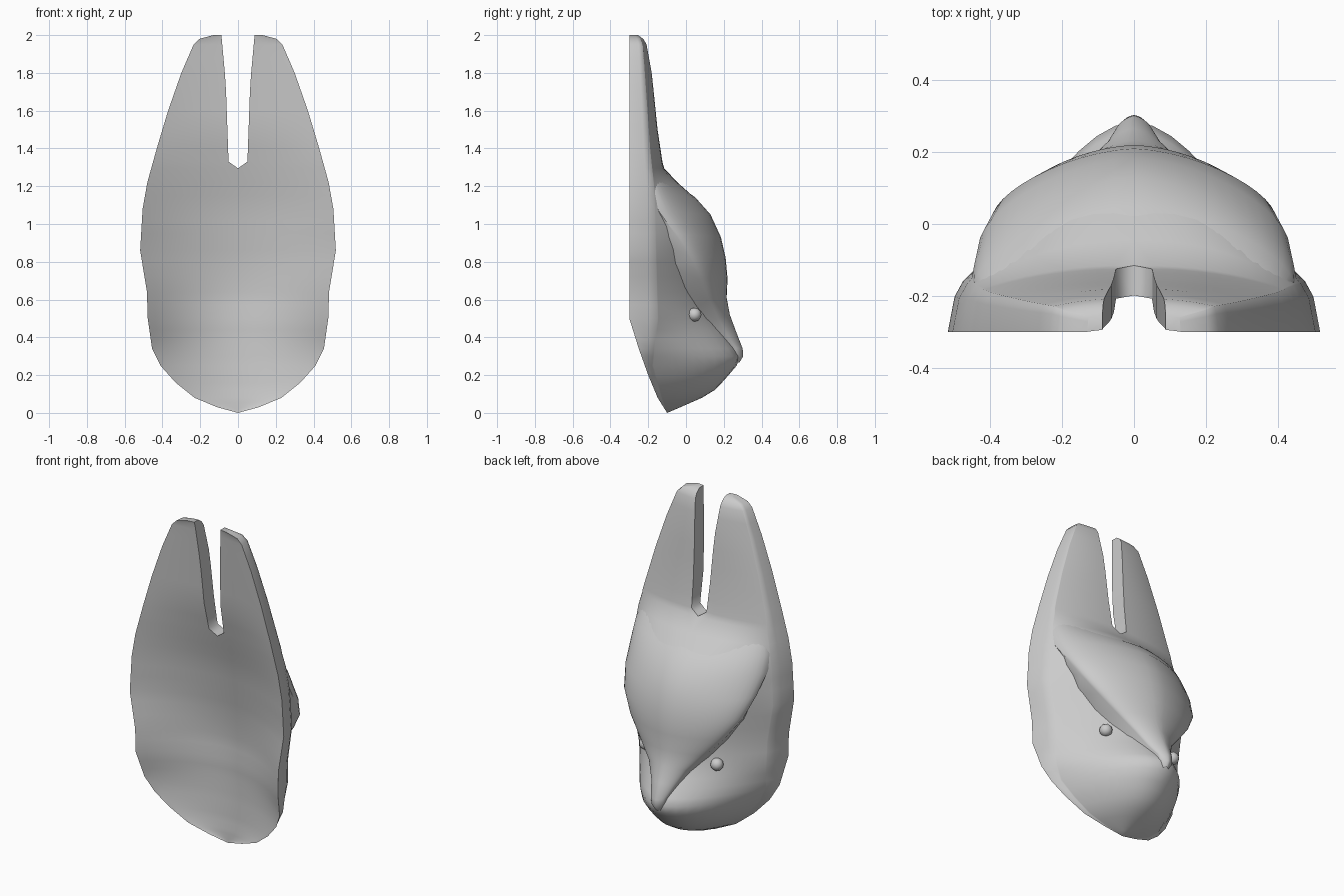
import bpy, bmesh, math

cube = bpy.data.objects.get("Cube")
if cube:
    bpy.data.objects.remove(cube)

grey = bpy.data.materials.new("plain grey")
grey.use_nodes = True
COLOUR = (0.6, 0.6, 0.6, 1)
grey.diffuse_color = COLOUR
grey.node_tree.nodes["Principled BSDF"].inputs["Base Color"].default_value = COLOUR


def curve(*pairs):
    """Piecewise linear function of height."""
    def value(z):
        for (za, va), (zb, vb) in zip(pairs, pairs[1:]):
            if z <= zb:
                k = max(0, (z - za) / (zb - za))
                return va + (vb - va) * k
        return pairs[-1][1]
    return value


def finish(name, bm, angle=40, mirror=True):
    bmesh.ops.remove_doubles(bm, verts=bm.verts, dist=0.0005)
    bmesh.ops.recalc_face_normals(bm, faces=bm.faces)
    mesh = bpy.data.meshes.new(name)
    bm.to_mesh(mesh)
    bm.free()
    mesh.materials.append(grey)
    ob = bpy.data.objects.new(name, mesh)
    bpy.context.collection.objects.link(ob)
    if mirror:
        mod = ob.modifiers.new("Mirror", 'MIRROR')
        mod.use_clip = True
        mod.merge_threshold = 0.001
    bpy.ops.object.select_all(action='DESELECT')
    ob.select_set(True)
    bpy.context.view_layer.objects.active = ob
    bpy.ops.object.shade_smooth_by_angle(angle=math.radians(angle))
    return ob


def skin(bm, rows, closed_from=None):
    """Join rows of points with faces; rows from closed_from on are rings."""
    grid = [[bm.verts.new(p) for p in row] for row in rows]
    for i, (a, b) in enumerate(zip(grid, grid[1:])):
        n = len(a)
        ring = closed_from is not None and i >= closed_from
        for j in range(n if ring else n - 1):
            k = (j + 1) % n
            bm.faces.new((a[j], a[k], b[k], b[j]))
    return grid


# Outline, notch and depth of the mask body by height
width = curve((0, 0), (.03, .11), (.08, .23), (.16, .33), (.25, .41), (.34, .455),
              (.5, .478), (.64, .482), (.86, .518), (1.08, .505), (1.22, .48),
              (1.4, .43), (1.6, .37), (1.8, .3), (1.95, .235), (1.98, .205), (2, .13))
notch = curve((1.295, 0), (1.33, .05), (1.75, .065), (2, .088))
front_mid = curve((0, -.1), (.03, -.03), (.1, .13), (.17, .2), (.25, .268), (.3, .285),
                  (.36, .25), (.44, .2), (.52, .155), (.65, .13), (.8, .135), (.95, .15),
                  (1.05, .115), (1.14, .045), (1.22, -.045), (1.3, -.12),
                  (1.5, -.15), (1.8, -.18), (1.97, -.21), (2, -.25))
front_side = curve((0, -.1), (.08, -.13), (.25, -.18), (.35, -.17), (.5, -.15),
                   (1.2, -.17), (1.4, -.19), (1.97, -.23), (2, -.26))
fullness = curve((0, 2.1), (.2, 2.1), (.3, 1.8), (.5, 1.5), (.9, 1.6), (1.1, 2.3), (2, 2.3))
rim = curve((0, -.1), (.08, -.15), (.2, -.2), (.34, -.25), (.5, -.3), (2, -.3))
hollow = curve((0, 0), (.1, .065), (.2, .11), (.3, .15), (.4, .185), (.5, .212), (.6, .22),
               (.8, .2), (1.1, .15), (1.3, .1), (1.5, .055), (2, .01))

# Body with ears: front surface, rim wall and hollow back
levels = [0, .015, .03, .055, .08, .12, .16, .2, .25, .3, .34, .39, .44, .5, .57, .64,
          .72, .8, .86, .95, 1.02, 1.08, 1.15, 1.22, 1.295, 1.33, 1.4, 1.5, 1.6, 1.7,
          1.8, 1.88, 1.95, 1.98, 2]
COLS = 12
rows = []
for z in levels:
    xi, w = notch(z), width(z)
    xo = xi + (w - xi) * .92
    ys, ym = front_side(z), front_mid(z)
    row = []
    for j in range(COLS + 1):
        x = xi + (xo - xi) * math.sin(j / COLS * math.pi / 2)
        t = x / xo if xo else 0
        row.append((x, ys + (ym - ys) * (1 - t ** fullness(z)), z))
    # softened outer corner
    row.append((xo + (w - xo) * .55, ys + (rim(z) - ys) * .3, z))
    for j in range(COLS + 1):
        x = w - (w - xi) * j / COLS
        t = x / w if w else 0
        row.append((x, rim(z) + hollow(z) * (1 - t * t), z))
    rows.append(row)
bm = bmesh.new()
grid = skin(bm, rows, levels.index(1.295))
bm.faces.new(grid[-1])
finish("mask_body", bm, 55)

# Domed hood tapering to the beak: centre line (y, z) and brow edge (x, y, z)
stations = [((.284, .268), (.03, .235, .265)),
            ((.303, .3), (.04, .27, .3)),
            ((.3, .34), (.05, .26, .345)),
            ((.265, .43), (.08, .212, .41)),
            ((.232, .52), (.13, .165, .5)),
            ((.215, .61), (.22, .122, .6)),
            ((.22, .71), (.315, .075, .71)),
            ((.21, .82), (.395, .015, .83)),
            ((.185, .93), (.432, -.06, .95)),
            ((.13, 1.05), (.45, -.145, 1.07)),
            ((.05, 1.14), (.448, -.178, 1.17)),
            ((-.06, 1.22), (.425, -.205, 1.26))]
rows = []
for (yc, zc), (xe, ye, ze) in stations:
    row = []
    for j in range(COLS + 1):
        a = j / COLS * math.pi / 2
        k = .62 * (1 - math.cos(a)) + .38 * math.sin(a) ** 1.5
        row.append((xe * math.sin(a), yc + (ye - yc) * k, zc + (ze - zc) * k))
    # underside of the brow, tucked into the body
    drop = .03 + .06 * min(1, max(0, (ye + .16) / .14))
    row.append((xe * .86, ye - drop, ze - drop * .6))
    rows.append(row)
bm = bmesh.new()
skin(bm, rows)
finish("hood_and_beak", bm, 50)

# Eyes under the brow
for side, name in ((1, "left_eye"), (-1, "right_eye")):
    bm = bmesh.new()
    bmesh.ops.create_icosphere(bm, subdivisions=2, radius=.037)
    bmesh.ops.translate(bm, verts=bm.verts, vec=(side * .24, .045, .52))
    finish(name, bm, 60, mirror=False)
